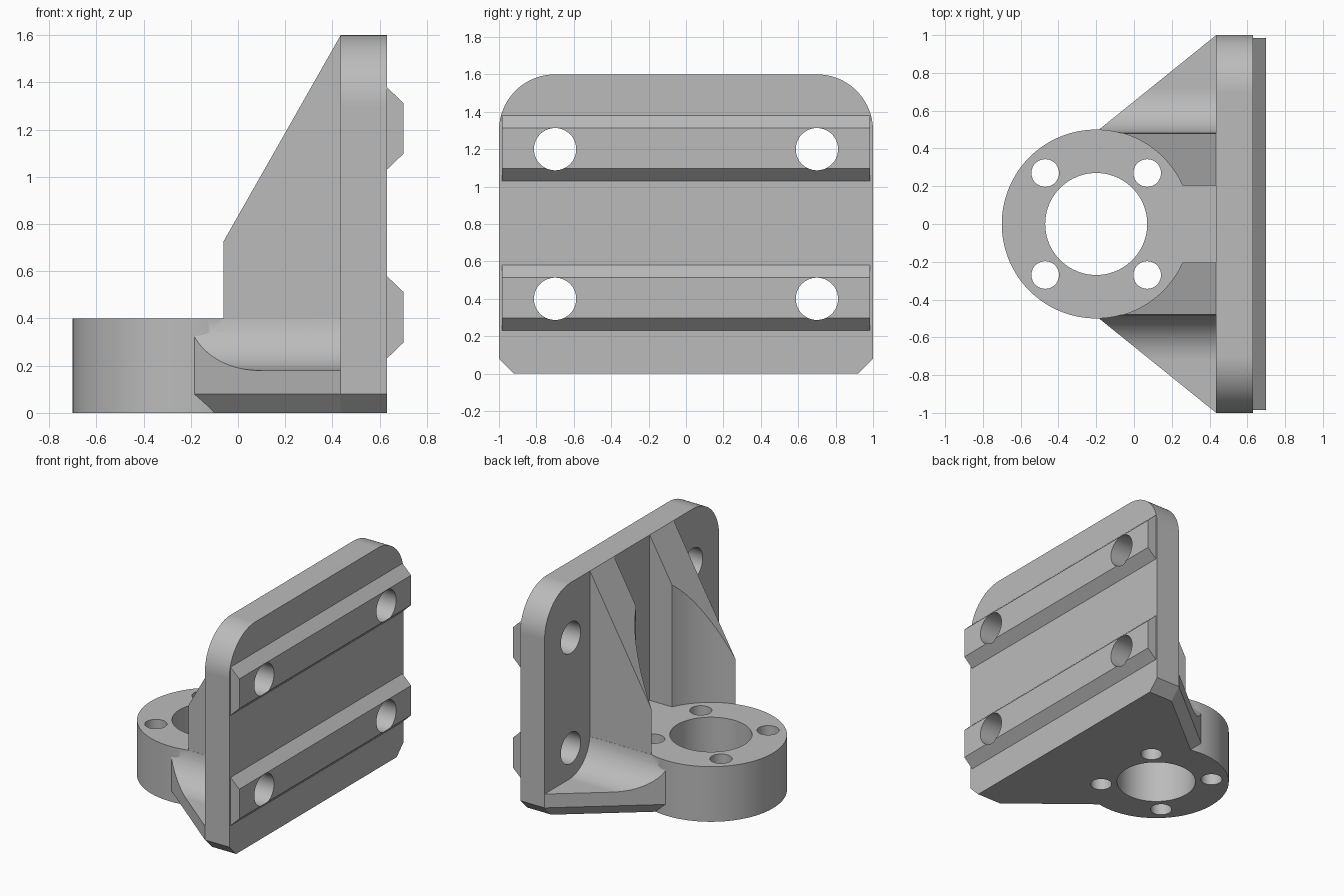
import bpy
import bmesh
import math
from mathutils import Vector

cube = bpy.data.objects.get("Cube")
if cube:
    bpy.data.objects.remove(cube, do_unlink=True)

metal = bpy.data.materials.new("plain grey")
metal.use_nodes = True
GREY = (0.5, 0.5, 0.5, 1)
metal.diffuse_color = GREY
metal.node_tree.nodes["Principled BSDF"].inputs["Base Color"].default_value = GREY


def finish(name, bm):
    bmesh.ops.recalc_face_normals(bm, faces=bm.faces)
    mesh = bpy.data.meshes.new(name)
    bm.to_mesh(mesh)
    bm.free()
    mesh.materials.append(metal)
    obj = bpy.data.objects.new(name, mesh)
    bpy.context.collection.objects.link(obj)
    return obj


def prism(name, outline, axis, start, end):
    """Extrude a 2D outline along x, y or z."""
    place = {"x": lambda a, b, t: (t, a, b),
             "y": lambda a, b, t: (a, t, b),
             "z": lambda a, b, t: (a, b, t)}[axis]
    bm = bmesh.new()
    rims = [[bm.verts.new(place(a, b, t)) for a, b in outline] for t in (start, end)]
    for rim in rims:
        bm.faces.new(rim)
    n = len(outline)
    for i in range(n):
        j = (i + 1) % n
        bm.faces.new((rims[0][i], rims[0][j], rims[1][j], rims[1][i]))
    return finish(name, bm)


def arc(cx, cy, r, a0, a1, steps):
    angles = [math.radians(a0 + (a1 - a0) * i / steps) for i in range(steps + 1)]
    return [(cx + r * math.cos(a), cy + r * math.sin(a)) for a in angles]


def rod(name, cx, cy, r, axis, start, end, steps=64):
    return prism(name, arc(cx, cy, r, 0, 360, steps)[:-1], axis, start, end)


def combine(target, tool, operation):
    """Apply a boolean and discard the tool."""
    tool.hide_render = True
    mod = target.modifiers.new("cut", "BOOLEAN")
    mod.operation = operation
    mod.solver = "EXACT"
    mod.object = tool
    bpy.context.view_layer.update()
    deps = bpy.context.evaluated_depsgraph_get()
    mesh = bpy.data.meshes.new_from_object(target.evaluated_get(deps))
    target.modifiers.clear()
    target.data = mesh
    bpy.data.objects.remove(tool, do_unlink=True)


RING_X, RING_R, TOP = -0.2, 0.5, 0.4
PLATE_X, BACK_X = 0.435, 0.63

# Tapered base with chamfered lower edges
bm = bmesh.new()
for side in (-1, 1):
    for z, inset in ((0, 0.08), (0.08, 0), (TOP, 0)):
        for x, y in ((-0.185, 0.5), (PLATE_X, 1), (0.5, 1)):
            bm.verts.new(Vector((x, side * (y - inset), z)))
bmesh.ops.convex_hull(bm, input=bm.verts)
bmesh.ops.dissolve_limit(bm, angle_limit=0.01, verts=bm.verts, edges=bm.edges)
bracket = finish("bracket", bm)

# Concave fillets along both outer sides of the base
for side in (-1, 1):
    cove = arc(0.72, 0.42, 0.24, 180, 270, 24) + [(1.2, 0.18), (1.2, 0.6), (0.48, 0.6)]
    cove = [(side * y, z) for y, z in cove]
    combine(bracket, prism("fillet_cutter", cove, "x", -0.6, 0.6), "DIFFERENCE")

# Motor ring
combine(bracket, rod("ring", RING_X, 0, RING_R, "z", 0, TOP, 128), "UNION")

# Upright plate: rounded top, chamfered bottom corners
half = [(0.92, 0), (1, 0.08)] + arc(0.7, 1.3, 0.3, 0, 90, 24)
outline = half + [(-y, z) for y, z in reversed(half)]
combine(bracket, prism("plate", outline, "x", PLATE_X, BACK_X), "UNION")

# Sloping ribs, hollowed to follow the ring
for side in (-1, 1):
    profile = [(-0.2, 0.3), (0.5, 0.3), (0.5, 1.6), (PLATE_X, 1.6), (-0.2, 0.482)]
    rib = prism("rib", profile, "y", side * 0.205, side * 0.48)
    combine(rib, rod("clearance", RING_X, 0, RING_R, "z", 0.2, 2, 128), "DIFFERENCE")
    combine(bracket, rib, "UNION")

# Bevelled rails on the back of the plate
for z in (0.405, 1.205):
    rail = [(0.6, z - 0.175), (BACK_X, z - 0.175), (0.7, z - 0.108),
            (0.7, z + 0.108), (BACK_X, z + 0.175), (0.6, z + 0.175)]
    combine(bracket, prism("rail", rail, "y", -0.985, 0.985), "UNION")

# Bore, bolt holes and plate holes
combine(bracket, rod("bore", RING_X, 0, 0.27, "z", -0.1, 0.6, 96), "DIFFERENCE")
for sx in (-1, 1):
    for sy in (-1, 1):
        bolt = rod("bolt_hole", RING_X + sx * 0.27, sy * 0.27, 0.073, "z", -0.1, 0.6, 48)
        combine(bracket, bolt, "DIFFERENCE")
        slot = rod("plate_hole", sy * 0.7, 0.8 + sx * 0.4, 0.113, "x", 0.4, 0.8)
        combine(bracket, slot, "DIFFERENCE")

# Smooth curved walls, keep machined edges crisp
bpy.ops.object.select_all(action="DESELECT")
bracket.select_set(True)
bpy.context.view_layer.objects.active = bracket
bpy.ops.object.shade_smooth_by_angle(angle=math.radians(20))
weighted = bracket.modifiers.new("weighted_normals", "WEIGHTED_NORMAL")
weighted.keep_sharp = True
